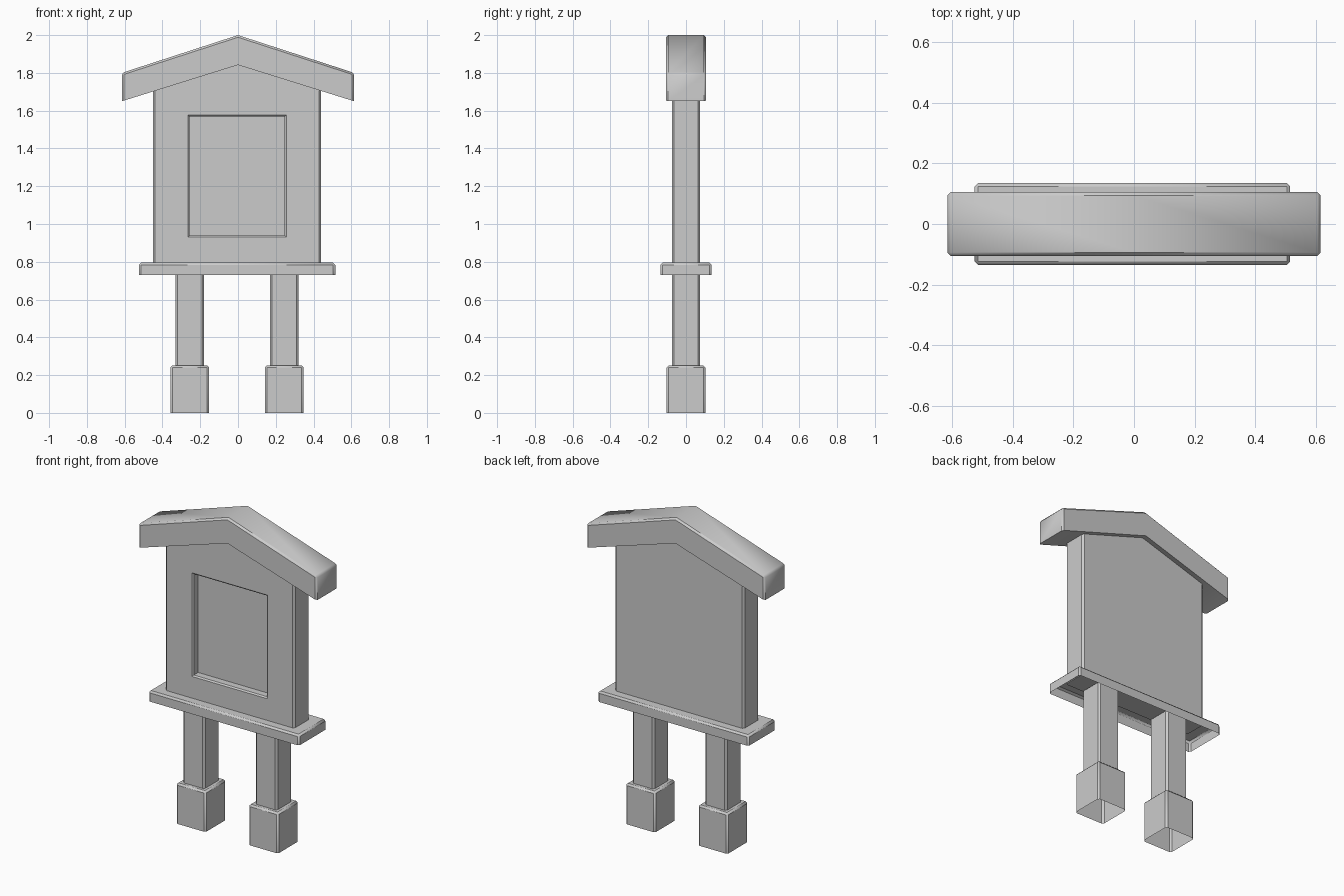
import bpy, bmesh, math

cube = bpy.data.objects.get("Cube")
if cube:
    bpy.data.objects.remove(cube, do_unlink=True)

grey = bpy.data.materials.new("plain grey")
grey.use_nodes = True
grey.diffuse_color = (0.6, 0.6, 0.6, 1)
grey.node_tree.nodes["Principled BSDF"].inputs["Base Color"].default_value = (0.6, 0.6, 0.6, 1)

BEVEL = 0.011


def make_object(name, bm):
    bmesh.ops.recalc_face_normals(bm, faces=bm.faces)
    mesh = bpy.data.meshes.new(name)
    bm.to_mesh(mesh)
    bm.free()
    mesh.materials.append(grey)
    obj = bpy.data.objects.new(name, mesh)
    bpy.context.collection.objects.link(obj)
    return obj


def prism(outline, depth):
    """Extrude an (x, z) outline symmetrically along y."""
    bm = bmesh.new()
    face = bm.faces.new([bm.verts.new((x, -depth / 2, z)) for x, z in outline])
    new = bmesh.ops.extrude_face_region(bm, geom=[face])["geom"]
    bmesh.ops.translate(bm, vec=(0, depth, 0),
                        verts=[g for g in new if isinstance(g, bmesh.types.BMVert)])
    bmesh.ops.recalc_face_normals(bm, faces=bm.faces)
    return bm


def bevel(bm, rule):
    edges = [e for e in bm.edges if rule(*(v.co for v in e.verts))]
    bmesh.ops.bevel(bm, geom=edges, offset=BEVEL, offset_type='OFFSET',
                    segments=1, profile=0.5, affect='EDGES')


def is_upright(a, b):
    return abs(a.x - b.x) + abs(a.y - b.y) < 1e-4


def open_box(name, x, width, depth, bottom, top, bevel_top=True):
    """Box without a floor, bevelled on its uprights and optionally its top rim."""
    bm = prism([(x - width / 2, bottom), (x + width / 2, bottom),
                (x + width / 2, top), (x - width / 2, top)], depth)
    bevel(bm, lambda a, b: is_upright(a, b) or (bevel_top and min(a.z, b.z) > top - 1e-4))
    floor = [f for f in bm.faces if all(v.co.z < bottom + 1e-4 for v in f.verts)]
    bmesh.ops.delete(bm, geom=floor, context='FACES')
    return make_object(name, bm)


def window_cutter(x, z, width, height):
    """Recess with a chamfered lip, lofted along y from rectangles."""
    bm = bmesh.new()
    rings = []
    for y, grow in ((-0.025, 0), (-0.067, 0), (-0.075, 0.008), (-0.1, 0.033)):
        w, h = width / 2 + grow, height / 2 + grow
        rings.append([bm.verts.new((x + i * w, y, z + j * h))
                      for i, j in ((-1, -1), (1, -1), (1, 1), (-1, 1))])
    for near, far in zip(rings, rings[1:]):
        for i in range(4):
            k = (i + 1) % 4
            bm.faces.new((near[i], near[k], far[k], far[i]))
    bm.faces.new(rings[0])
    bm.faces.new(rings[-1])
    return make_object("window_cutter", bm)


parts = []

# Legs and footings
for side, x in (("right", -0.255), ("left", 0.245)):
    parts.append(open_box(side + "_footing", x, 0.205, 0.205, 0, 0.252))
    parts.append(open_box(side + "_leg", x, 0.15, 0.15, 0.24, 0.785, bevel_top=False))

# Shelf
parts.append(open_box("shelf", -0.005, 1.04, 0.27, 0.73, 0.795))

# Gabled panel with recessed window
bm = prism([(-0.45, 0.79), (0.44, 0.79), (0.44, 1.72), (0, 1.86), (-0.45, 1.72)], 0.15)
bevel(bm, is_upright)
panel = make_object("panel", bm)
cutter = window_cutter(-0.005, 1.253, 0.505, 0.63)
cut = panel.modifiers.new("window", 'BOOLEAN')
cut.operation = 'DIFFERENCE'
cut.solver = 'EXACT'
cut.object = cutter
bpy.context.view_layer.objects.active = panel
bpy.ops.object.modifier_apply(modifier=cut.name)
bpy.data.objects.remove(cutter, do_unlink=True)
parts.append(panel)

# Roof: thick chevron, bevelled on the top and end edges
bm = prism([(-0.615, 1.65), (0, 1.842), (0.615, 1.65),
            (0.615, 1.8), (0, 2.0), (-0.615, 1.8)], 0.21)


def roof_edge(a, b):
    at_ends = abs(a.x) > 0.6 and abs(b.x) > 0.6
    on_top = all(v.z > 1.995 - abs(v.x) / 3 for v in (a, b))
    ridge = abs(a.x) < 0.01 and abs(b.x) < 0.01
    return not ridge and (on_top or (at_ends and is_upright(a, b)))


bevel(bm, roof_edge)
parts.append(make_object("roof", bm))

# Shading
bpy.ops.object.select_all(action='DESELECT')
for obj in parts:
    obj.select_set(True)
bpy.context.view_layer.objects.active = parts[0]
bpy.ops.object.shade_smooth_by_angle(angle=math.radians(40))
